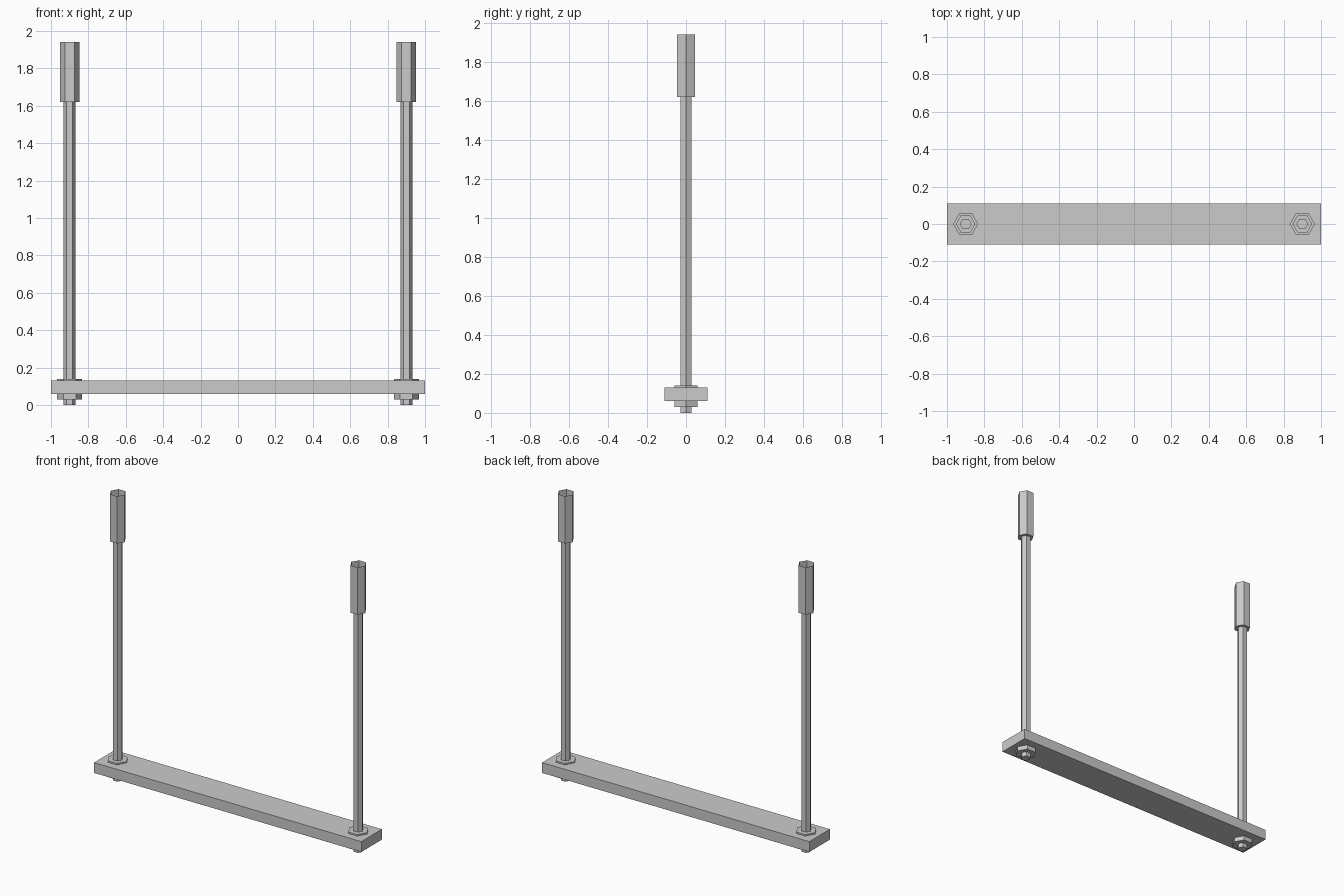
import bpy
import bmesh
from math import cos, sin, tau

cube = bpy.data.objects.get("Cube")
if cube:
    bpy.data.objects.remove(cube, do_unlink=True)

steel = bpy.data.materials.new("light_grey_steel")
steel.use_nodes = True
GREY = (0.6, 0.6, 0.6, 1)
steel.diffuse_color = GREY
steel.node_tree.nodes["Principled BSDF"].inputs["Base Color"].default_value = GREY


def add_object(name, bm, x=0):
    mesh = bpy.data.meshes.new(name)
    bm.to_mesh(mesh)
    bm.free()
    mesh.materials.append(steel)
    obj = bpy.data.objects.new(name, mesh)
    obj.location.x = x
    bpy.context.collection.objects.link(obj)


def hex_ring(bm, radius, z):
    return [bm.verts.new((radius * cos(i * tau / 6), radius * sin(i * tau / 6), z))
            for i in range(6)]


def bridge(bm, lower, upper):
    for i in range(6):
        j = (i + 1) % 6
        bm.faces.new((lower[i], lower[j], upper[j], upper[i]))


def hex_prism(name, x, radius, bottom, top):
    bm = bmesh.new()
    low, high = hex_ring(bm, radius, bottom), hex_ring(bm, radius, top)
    bridge(bm, low, high)
    bm.faces.new(low[::-1])
    bm.faces.new(high)
    add_object(name, bm, x)


def open_sleeve(name, x, radius, bore, bottom, top):
    # Thin hexagonal socket, open at the top, with a collar around the rod
    bm = bmesh.new()
    collar = hex_ring(bm, bore, bottom)
    low, high = hex_ring(bm, radius, bottom), hex_ring(bm, radius, top)
    bridge(bm, collar, low)
    bridge(bm, low, high)
    add_object(name, bm, x)


# Horizontal crossbar
bar = bmesh.new()
bmesh.ops.create_cube(bar, size=1)
for v in bar.verts:
    v.co = (v.co.x * 2, v.co.y * 0.22, v.co.z * 0.07 + 0.095)
add_object("crossbar", bar)

# Hanger rod with its fittings at each end
for side, x in (("left", 0.9), ("right", -0.9)):
    hex_prism(side + "_rod", x, 0.032, 0, 1.63)
    hex_prism(side + "_upper_washer", x, 0.067, 0.13, 0.14)
    hex_prism(side + "_lower_nut", x, 0.067, 0.03, 0.06)
    open_sleeve(side + "_coupling_sleeve", x, 0.052, 0.032, 1.62, 1.94)
